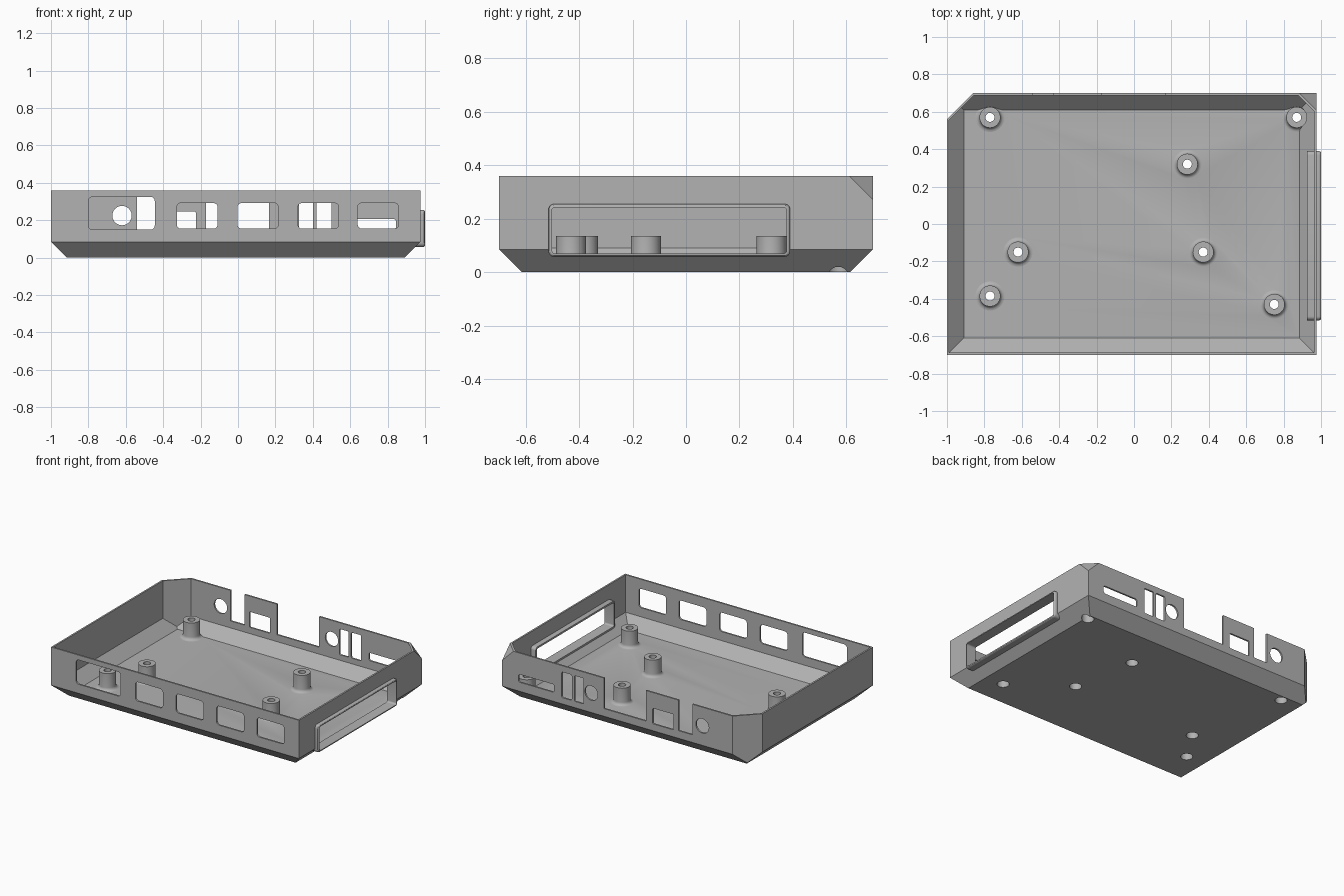
import bpy, bmesh, math
from mathutils import Vector

cube = bpy.data.objects.get("Cube")
if cube:
    bpy.data.objects.remove(cube, do_unlink=True)

WALL = 0.012
X0, X1, Y, H, SLOPE = -1.0, 0.975, 0.70, 0.36, 0.085

grey = bpy.data.materials.new("plain grey")
grey.use_nodes = True
grey.diffuse_color = (0.45, 0.45, 0.45, 1)
grey.node_tree.nodes["Principled BSDF"].inputs["Base Color"].default_value = (0.45, 0.45, 0.45, 1)


def make(name, bm):
    bmesh.ops.remove_doubles(bm, verts=bm.verts, dist=0.0002)
    bmesh.ops.recalc_face_normals(bm, faces=bm.faces)
    mesh = bpy.data.meshes.new(name)
    bm.to_mesh(mesh)
    bm.free()
    mesh.materials.append(grey)
    obj = bpy.data.objects.new(name, mesh)
    bpy.context.collection.objects.link(obj)
    return obj


def combine(target, other, operation):
    mod = target.modifiers.new("join", "BOOLEAN")
    mod.operation, mod.object, mod.solver = operation, other, "EXACT"
    bpy.context.view_layer.objects.active = target
    bpy.ops.object.modifier_apply(modifier=mod.name)
    bpy.data.objects.remove(other, do_unlink=True)


def tray_body(name, inset, top):
    """Convex tray solid, with every side moved inwards by inset."""
    bm = bmesh.new()
    bmesh.ops.create_cube(bm, size=4)
    planes = [  # a point on the side, and its outward direction
        ((X0, 0, 0), (-1, 0, 0)), ((X1, 0, 0), (1, 0, 0)),
        ((0, -Y, 0), (0, -1, 0)), ((0, Y, 0), (0, 1, 0)), ((0, 0, 0), (0, 0, -1)),
        ((X0, 0, SLOPE), (-1, 0, -1)), ((X1, 0, SLOPE), (1, 0, -1)),
        ((0, -Y, SLOPE), (0, -1, -1)), ((0, Y, SLOPE), (0, 1, -1)),
        ((X0, Y - 0.14, 0), (-1, 1, 0)),       # upright corner facet
        ((X1, Y, H - 0.09), (1, 1, 1)),        # clipped top corner
        ((0, 0, top + inset), (0, 0, 1)),
    ]
    for point, direction in planes:
        n = Vector(direction).normalized()
        cut = bmesh.ops.bisect_plane(bm, geom=bm.verts[:] + bm.edges[:] + bm.faces[:],
                                     plane_co=Vector(point) - n * inset, plane_no=n,
                                     clear_outer=True)
        edges = [e for e in cut["geom_cut"] if isinstance(e, bmesh.types.BMEdge)]
        if edges:
            bmesh.ops.contextual_create(bm, geom=edges)
    return make(name, bm)


def rounded(u0, u1, v0, v1, r):
    """Outline of a rounded rectangle; a circle when r is half the size."""
    corners = [(u1 - r, v1 - r), (u0 + r, v1 - r), (u0 + r, v0 + r), (u1 - r, v0 + r)]
    return [(u + r * math.cos(a), v + r * math.sin(a))
            for i, (u, v) in enumerate(corners)
            for a in [math.pi / 2 * (i + k / 6) for k in range(7)]]


def prism(name, outline, axis, start, end, bevel=0):
    place = (lambda u, v, w: (w, u, v)) if axis == "x" else (lambda u, v, w: (u, w, v))
    bm = bmesh.new()
    base = bm.faces.new([bm.verts.new(place(u, v, start)) for u, v in outline])
    ext = bmesh.ops.extrude_face_region(bm, geom=[base])
    moved = [g for g in ext["geom"] if isinstance(g, bmesh.types.BMVert)]
    bmesh.ops.translate(bm, verts=moved, vec=place(0, 0, end - start))
    bmesh.ops.remove_doubles(bm, verts=bm.verts, dist=0.0002)
    if bevel:
        rim = [e for e in bm.edges if all(abs(v.co.x - end) < 0.0001 for v in e.verts)]
        bmesh.ops.bevel(bm, geom=rim, offset=bevel, segments=3, affect="EDGES", profile=0.5)
    return make(name, bm)


def lathe(name, profile, spots, steps=32):
    """Solid of revolution repeated at each spot."""
    bm = bmesh.new()
    for x, y in spots:
        rings = [[bm.verts.new((x + r * math.cos(a), y + r * math.sin(a), z))
                  for a in [math.tau * k / steps for k in range(steps)]] for r, z in profile]
        bm.faces.new(rings[0])
        bm.faces.new(rings[-1])
        for low, high in zip(rings, rings[1:]):
            for k in range(steps):
                m = (k + 1) % steps
                bm.faces.new((low[k], low[m], high[m], high[k]))
    return make(name, bm)


# Thin-walled tray
tray = tray_body("tray", 0, H)
combine(tray, tray_body("tray_hollow", WALL, H + 0.2), "DIFFERENCE")

# Flared standoffs with screw holes and wide bores underneath
spots = [(-0.77, 0.57), (0.87, 0.57), (0.285, 0.32), (-0.62, -0.15),
         (0.37, -0.15), (-0.77, -0.385), (0.75, -0.43)]
flare = [(0.078 - 0.022 * math.sin(a), 0.034 - 0.022 * math.cos(a))
         for a in [math.pi / 2 * k / 4 for k in range(5)]]
posts = lathe("standoffs", [(0.078, -0.02)] + flare + [(0.056, 0.135)], spots)
combine(posts, tray_body("post_limit", WALL / 2, H), "INTERSECT")
combine(tray, posts, "UNION")
combine(tray, lathe("bores", [(0.04, -0.05), (0.04, 0.085), (0.024, 0.085), (0.024, 0.2)], spots),
        "DIFFERENCE")

# Rounded port frame through the side wall
combine(tray, prism("port_frame", rounded(-0.515, 0.39, 0.057, 0.255, 0.022), "x", 0.925, 1.0, 0.011),
        "UNION")
combine(tray, prism("port_opening", rounded(-0.502, 0.377, 0.07, 0.242, 0.012), "x", 0.85, 1.1),
        "DIFFERENCE")

# Front windows
windows = [(-0.80, -0.445, 0.15, 0.325)] + [
    (x, x + 0.218, 0.155, 0.292) for x in (-0.327, -0.003, 0.32, 0.64)]
for w in windows:
    combine(tray, prism("front_window", rounded(*w, 0.022), "y", -0.8, -0.62), "DIFFERENCE")

# Back openings: notches, round holes, slots
back = [
    (-0.54, -0.43, 0.14, 0.5, 0), (-0.17, 0.165, 0.14, 0.5, 0),
    (-0.672, -0.568, 0.173, 0.277, 0.052), (0.213, 0.317, 0.173, 0.277, 0.052),
    (-0.39, -0.225, 0.135, 0.247, 0.008),
    (0.325, 0.40, 0.13, 0.315, 0.01), (0.42, 0.50, 0.13, 0.315, 0.01),
    (0.56, 0.845, 0.15, 0.207, 0.015),
]
for u0, u1, v0, v1, r in back:
    combine(tray, prism("back_opening", rounded(u0, u1, v0, v1, r), "y", 0.64, 0.8), "DIFFERENCE")

# Shading: round parts smooth, edges crisp
bpy.ops.object.select_all(action="DESELECT")
tray.select_set(True)
bpy.context.view_layer.objects.active = tray
bpy.ops.object.shade_smooth_by_angle(angle=math.radians(30))
